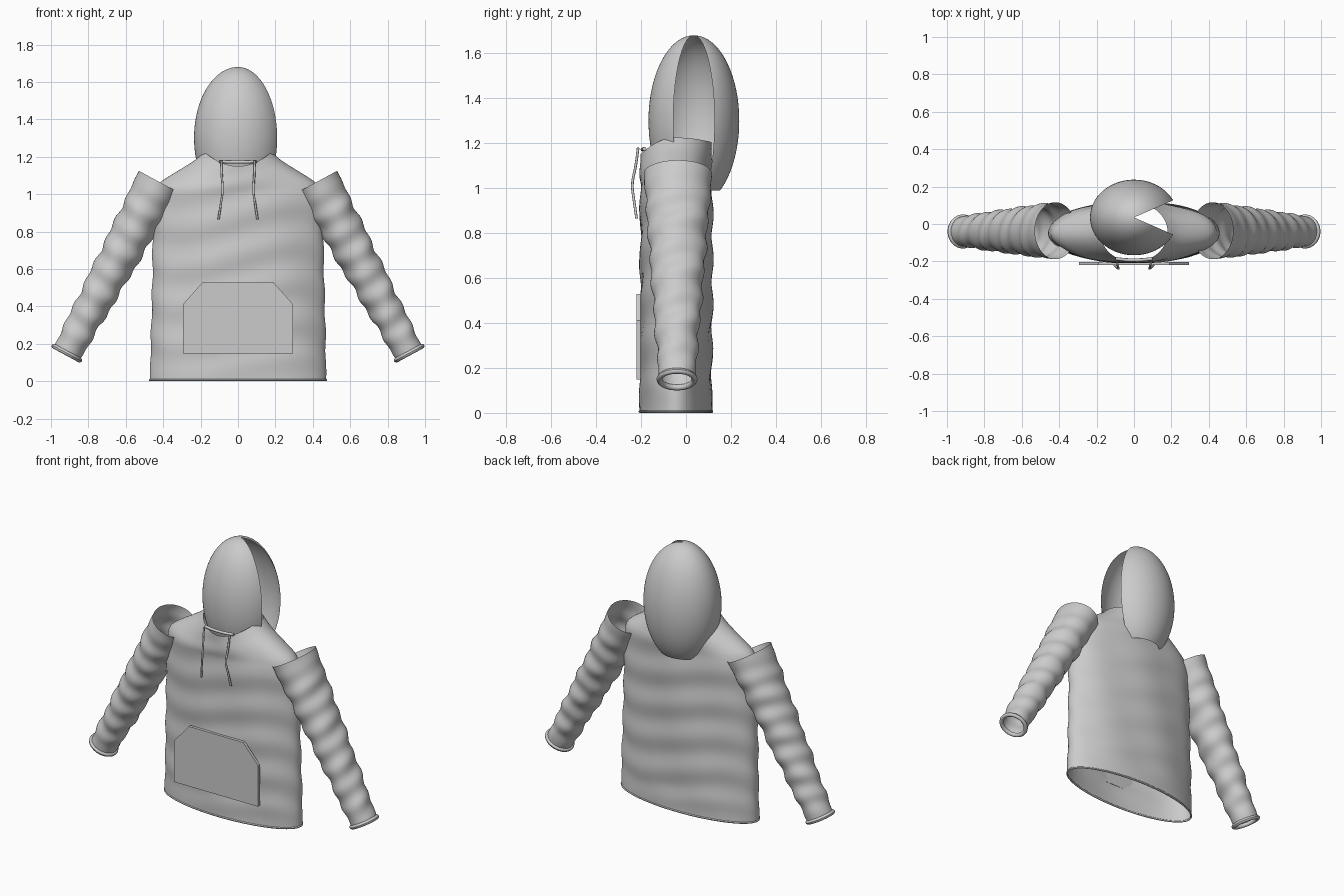
import bpy
import math
from math import sin, cos, pi, radians
from mathutils import Vector

if "Cube" in bpy.data.objects:
    bpy.data.objects.remove(bpy.data.objects["Cube"])

CY = -0.045  # depth centre of the garment body


def surface(name, rows, cols, point, closed=True):
    """Grid surface from point(u, v); u runs around, v runs along."""
    n = cols if closed else cols + 1
    verts = [point(i / cols, j / rows) for j in range(rows + 1) for i in range(n)]
    faces = []
    for j in range(rows):
        for i in range(cols):
            k = (i + 1) % n
            faces.append((j * n + i, j * n + k, (j + 1) * n + k, (j + 1) * n + i))
    return add(name, verts, faces)


def add(name, verts, faces, smooth=True):
    mesh = bpy.data.meshes.new(name)
    mesh.from_pydata(verts, [], faces)
    if smooth:
        mesh.polygons.foreach_set("use_smooth", [True] * len(faces))
    mesh.update()
    ob = bpy.data.objects.new(name, mesh)
    bpy.context.collection.objects.link(ob)
    return ob


def lerp_table(table, t):
    for (t0, a), (t1, b) in zip(table, table[1:]):
        if t <= t1:
            return a + (b - a) * (t - t0) / (t1 - t0)
    return table[-1][1]


def cord(name, points, radius, order=3):
    curve = bpy.data.curves.new(name, 'CURVE')
    curve.dimensions = '3D'
    curve.bevel_depth = radius
    curve.bevel_resolution = 2
    curve.use_fill_caps = True
    spline = curve.splines.new('NURBS')
    spline.points.add(len(points) - 1)
    for p, co in zip(spline.points, points):
        p.co = (*co, 1)
    spline.order_u = order
    spline.use_endpoint_u = True
    ob = bpy.data.objects.new(name, curve)
    bpy.context.collection.objects.link(ob)
    return ob


# Body: open elliptical tube with sloped shoulders and a scooped neckline
WIDTH = [(0, .472), (.6, .458), (.95, .455), (1.02, .445), (1.06, .42),
         (1.1, .36), (1.14, .295), (1.18, .232), (1.225, .18)]
DEPTH = [(0, .162), (1.05, .16), (1.225, .158)]


def body_point(u, v):
    a = 2 * pi * u
    z = 1.225 * v
    fold = .005 * sin(z * 30 + 2 * sin(2 * a)) + .003 * sin(7 * a + 4 * z)
    fold *= min(1, z / .15) * min(1, (1.225 - z) / .2)
    x = (lerp_table(WIDTH, z) + fold * .6) * cos(a)
    y = CY + (lerp_table(DEPTH, z) + fold) * sin(a)
    s = sin(a)
    dip = (.075 if s < 0 else .02) * s * s * max(0, (z - 1.0) / .225)
    return (x, y, z - dip)


surface("body", 64, 96, body_point)


# Hem: thin rolled edge around the bottom
def hem_point(u, v):
    a, b = 2 * pi * u, 2 * pi * v
    r = .006 * cos(b)
    return ((.47 + r) * cos(a), CY + (.16 + r) * sin(a), .006 + .006 * sin(b))


surface("hem", 8, 96, hem_point)


# Hood: ellipsoid shell with a wedge-shaped opening on the +x side
def hood_point(u, v):
    a = radians(27) + u * radians(306)
    t = .004 + v * (math.acos(-.31 / .38) - .004)
    return (.235 * sin(t) * cos(a), .035 + .202 * sin(t) * sin(a), 1.3 + .38 * cos(t))


surface("hood", 40, 64, hood_point, closed=False)

# Sleeves and cuffs: tapered wrinkled tubes, open at the shoulder
for side, label in ((1, "right"), (-1, "left")):
    top, end = Vector((.42, -.036, 1.065)), Vector((.915, -.04, .15))
    axis = (end - top).normalized()
    across = Vector((-axis.z, 0, axis.x))

    def place(p):
        return (side * p.x, p.y, p.z)

    def sleeve_point(u, v):
        a = 2 * pi * u
        fold = .005 * sin(v * 52 + 1.5 * sin(a)) + .003 * sin(v * 25 + 3 * a)
        fold *= min(1, v * 6) * min(1, (1 - v) * 8)
        ra = .125 + (.078 - .125) * v + fold
        rb = .152 + (.08 - .152) * v + fold
        return place(top.lerp(end, v) + across * ra * cos(a) + Vector((0, rb * sin(a), 0)))

    def cuff_point(u, v):
        a, b = 2 * pi * u, 2 * pi * v
        r = .078 + .013 * cos(b)
        return place(end + across * r * cos(a) + Vector((0, r * sin(a), 0)) + axis * .013 * sin(b))

    surface(label + "_sleeve", 72, 48, sleeve_point)
    surface(label + "_cuff", 12, 48, cuff_point)

    # Drawstring hanging from the neckline
    cord(label + "_drawstring", [(side * .09, -.213, 1.18), (side * .088, -.222, 1.1),
                                 (side * .08, -.242, 1.02), (side * .092, -.232, .95),
                                 (side * .104, -.22, .865)], .006)

# Drawstring channel across the neck front
cord("neck_cord", [(-.1, -.185, 1.175), (-.05, -.193, 1.172), (.05, -.193, 1.172), (.1, -.185, 1.175)], .009)

# Front pocket: flat slab with cut upper corners
outline = [(-.295, .148), (.295, .148), (.295, .41), (.19, .528), (-.19, .528), (-.295, .41)]
verts = [(x, y, z) for y in (-.22, -.202) for x, z in outline]
faces = [tuple(range(6)), tuple(range(11, 5, -1))]
faces += [(i, i + 6, (i + 1) % 6 + 6, (i + 1) % 6) for i in range(6)]
add("front_pocket", verts, faces, smooth=False)
